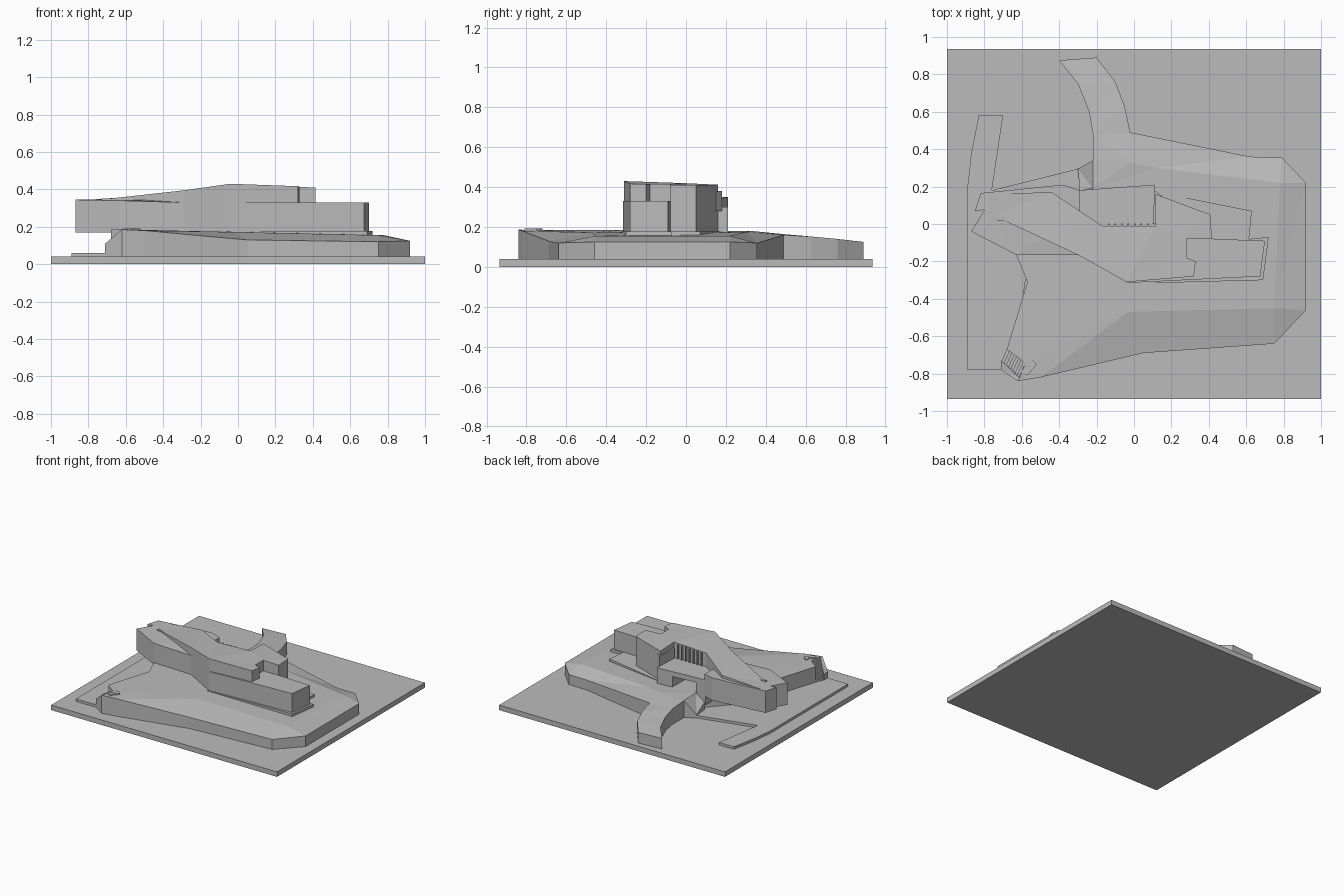
import bpy, bmesh
from mathutils import Vector
from mathutils.geometry import delaunay_2d_cdt

if "Cube" in bpy.data.objects:
    bpy.data.objects.remove(bpy.data.objects["Cube"])

grey = bpy.data.materials.new("model_grey")
grey.use_nodes = True
grey.diffuse_color = (0.5, 0.5, 0.5, 1)
grey.node_tree.nodes["Principled BSDF"].inputs["Base Color"].default_value = (0.5, 0.5, 0.5, 1)


def solid(name, outline, bottom, top=None, inner=()):
    """Closed block over an outline; each point may carry its own top height."""
    pts = [p if len(p) == 3 else (*p, top) for p in list(outline) + list(inner)]
    n = len(outline)
    out, _, tris, orig, _, _ = delaunay_2d_cdt(
        [Vector(p[:2]) for p in pts], [(i, (i + 1) % n) for i in range(n)], [], 1, 1e-5)
    bm = bmesh.new()
    upper = [bm.verts.new((v.x, v.y, pts[o[0]][2])) for v, o in zip(out, orig)]
    lower = [bm.verts.new((v.x, v.y, bottom)) for v in out]
    for t in tris:
        bm.faces.new([upper[i] for i in t])
        bm.faces.new([lower[i] for i in reversed(t)])
    bm.edges.ensure_lookup_table()
    rim = [e for e in bm.edges if len(e.link_faces) == 1 and e.verts[0] in set(upper)]
    index = {v: i for i, v in enumerate(upper)}
    for e in rim:
        a, b = (index[v] for v in e.verts)
        bm.faces.new([upper[a], upper[b], lower[b], lower[a]])
    bmesh.ops.recalc_face_normals(bm, faces=bm.faces)
    bmesh.ops.dissolve_limit(bm, angle_limit=0.01, verts=bm.verts, edges=bm.edges)
    mesh = bpy.data.meshes.new(name)
    bm.to_mesh(mesh)
    bm.free()
    mesh.materials.append(grey)
    ob = bpy.data.objects.new(name, mesh)
    bpy.context.collection.objects.link(ob)
    return ob


def box(name, x0, x1, y0, y1, z0, z1):
    return solid(name, [(x0, y0), (x1, y0), (x1, y1), (x0, y1)], z0, z1)


# Base board
box("base_board", -1, 1, -.935, .935, 0, .04)

# Hill with curved ramp at the back
solid("hill", [
    (-.62, -.84, .185), (-.5, -.82, .18), (.05, -.69, .13), (.75, -.64, .12),
    (.92, -.46, .125), (.92, .22, .125), (.79, .355, .12), (.62, .36, .12),
    (-.02, .49, .16), (-.05, .63, .152), (-.1, .76, .14), (-.2, .89, .125),
    (-.4, .875, .125), (-.3, .75, .14), (-.24, .6, .152), (-.22, .48, .165),
    (-.22, .34, .175), (-.22, .19, .18), (-.4, 0, .18), (-.63, -.165, .185),
    (-.57, -.31, .185), (-.68, -.67, .185), (-.58, -.745, .185)],
    .03, inner=[(-.03, -.47, .172), (.75, -.45, .155), (.78, .22, .155),
                (.12, .3, .175), (-.02, .33, .18)])
solid("ramp_bank", [(-.3, .295, .065), (-.22, .34, .175), (-.22, .19, .18), (-.29, .18, .12)], .03)

# Low path along the right side
solid("path", [(-.89, -.78), (-.65, -.78), (-.58, -.3), (-.4, 0), (-.22, .2), (-.3, .295),
               (-.76, .18), (-.7, .58), (-.83, .58), (-.87, .38), (-.89, .2)], .03, .06)

# Outdoor stair with its side wall
a0, a1 = Vector((-.68, -.67)), Vector((-.58, -.745))
b0, b1 = Vector((-.71, -.74)), Vector((-.615, -.82))
steps = 8
for i in range(steps):
    s, t = i / steps, (i + 1) / steps
    quad = [a0.lerp(a1, s), b0.lerp(b1, s), b0.lerp(b1, t), a0.lerp(a1, t)]
    solid("stair_step", [tuple(p) for p in quad], .03, .06 + .125 * t)
solid("stair_wall", [(-.71, -.73, .11), (-.71, -.78, .11), (-.62, -.84, .187), (-.61, -.82, .187)], .03)
solid("stair_landing", [(-.57, -.73), (-.55, -.72), (-.52, -.75), (-.57, -.81), (-.61, -.79), (-.56, -.76)],
      .17, .192)

# Overhanging wing
solid("west_wing", [
    (-.87, -.04, .345), (-.63, -.165, .34), (-.29, -.165, .33), (-.2, -.02, .33),
    (-.29, .05, .345), (-.29, .18, .345), (-.38, .21, .35), (-.82, .165, .345),
    (-.85, .07, .345), (-.8, .075, .345)], .17)

# Rising roof and main hall
solid("main_hall", [
    (-.74, .04, .345), (-.29, -.17, .395), (-.04, -.31, .43), (.32, -.28, .417),
    (.33, -.2, .415), (.28, -.18, .415), (.28, -.08, .415), (.415, -.08, .41),
    (.41, .05, .41), (.115, .16, .412), (.115, -.01, .42), (-.17, -.01, .41),
    (-.44, .17, .37), (-.78, .16, .346)], .17)
box("roof_slot", -.73, -.62, .02, .04, .33, .352)

# Terrace over the drive-through
solid("terrace_deck", [(-.3, .18), (-.3, -.02), (.115, -.02), (.11, .21)], .26, .3)
solid("terrace_pier_right", [(-.3, .18), (-.3, -.02), (-.22, -.02), (-.22, .185)], .1, .27)
solid("terrace_pier_left", [(-.02, .2), (-.02, -.02), (.115, -.02), (.11, .21)], .15, .27)
solid("terrace_parapet", [(.1, 0), (.13, 0), (.15, .15), (.11, .18)], .28, .38)
for i in range(7):
    x = -.14 + i * .035
    box("terrace_mullion", x, x + .008, -.012, .004, .3, .412)

# Lower block and plinth
solid("east_block", [(-.035, -.315), (.675, -.28), (.7, -.09), (.33, -.075), (-.03, -.1)], .16, .33)
solid("plinth", [(-.05, -.32), (.69, -.3), (.72, -.07), (.615, -.08), (.63, .07), (.13, .17), (.1, 0)],
      .15, .178)
